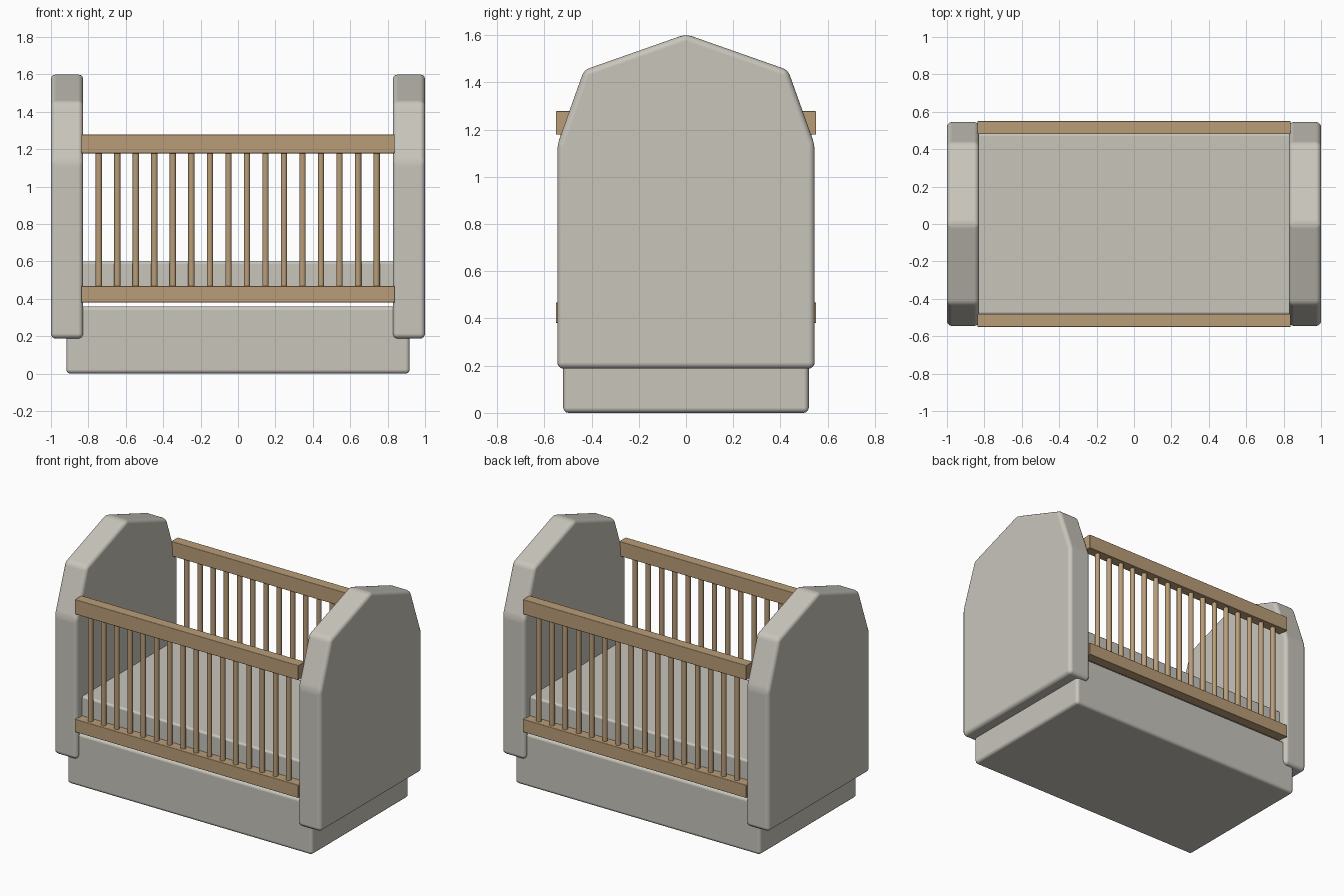
import bpy, bmesh, math
from mathutils import Matrix

if "Cube" in bpy.data.objects:
    bpy.data.objects.remove(bpy.data.objects["Cube"], do_unlink=True)


def make_material(name, rgb):
    mat = bpy.data.materials.new(name)
    mat.use_nodes = True
    mat.diffuse_color = (*rgb, 1)
    mat.node_tree.nodes["Principled BSDF"].inputs["Base Color"].default_value = (*rgb, 1)
    return mat


PAINT = make_material("warm_grey", (0.58, 0.56, 0.50))
WOOD = make_material("light_wood", (0.49, 0.34, 0.19))


def finish(name, bm, mat, bevel=0, segments=3):
    bmesh.ops.recalc_face_normals(bm, faces=bm.faces)
    mesh = bpy.data.meshes.new(name)
    bm.to_mesh(mesh)
    bm.free()
    mesh.materials.append(mat)
    obj = bpy.data.objects.new(name, mesh)
    bpy.context.collection.objects.link(obj)
    if bevel:
        mod = obj.modifiers.new("Rounded edges", "BEVEL")
        mod.width = bevel
        mod.segments = segments
        mod.limit_method = "ANGLE"
        mod.angle_limit = math.radians(15)
        mod.harden_normals = True
    bpy.ops.object.select_all(action="DESELECT")
    obj.select_set(True)
    bpy.context.view_layer.objects.active = obj
    bpy.ops.object.shade_smooth_by_angle(angle=math.radians(35))
    return obj


def box(name, low, high, mat, bevel, segments=3):
    bm = bmesh.new()
    size = [b - a for a, b in zip(low, high)]
    mid = [(a + b) / 2 for a, b in zip(low, high)]
    bmesh.ops.create_cube(bm, size=1, matrix=Matrix.Translation(mid) @ Matrix.Diagonal((*size, 1)))
    return finish(name, bm, mat, bevel, segments)


# Base and mattress
box("base", (-0.918, -0.52, 0), (0.918, 0.52, 0.36), PAINT, 0.022)
box("mattress", (-0.84, -0.485, 0.39), (0.84, 0.485, 0.6), PAINT, 0.015)

# Gabled end panels
half = [(0.545, 0.187), (0.545, 1.135), (0.432, 1.452)]
profile = half + [(0, 1.604)] + [(-y, z) for y, z in reversed(half)]
for side, sign in (("left", 1), ("right", -1)):
    bm = bmesh.new()
    face = bm.faces.new([bm.verts.new((sign * 0.828, y, z)) for y, z in profile])
    extruded = bmesh.ops.extrude_face_region(bm, geom=[face])["geom"]
    bmesh.ops.translate(bm, vec=(sign * 0.172, 0, 0),
                        verts=[v for v in extruded if isinstance(v, bmesh.types.BMVert)])
    finish(side + "_end_panel", bm, PAINT, 0.027, 4)

# Side rails and round spindles
COUNT = 16
for side, sign in (("front", -1), ("back", 1)):
    y0, y1 = sorted((sign * 0.48, sign * 0.551))
    for level, z0, z1 in (("lower", 0.38, 0.468), ("upper", 1.178, 1.278)):
        box(f"{side}_{level}_rail", (-0.838, y0, z0), (0.838, y1, z1), WOOD, 0.004, 2)
    bm = bmesh.new()
    for i in range(COUNT):
        x = -0.744 + 1.485 * i / (COUNT - 1)
        bmesh.ops.create_cone(bm, cap_ends=True, segments=16, radius1=0.017, radius2=0.017,
                              depth=0.75, matrix=Matrix.Translation((x, sign * 0.515, 0.825)))
    finish(side + "_spindles", bm, WOOD)
